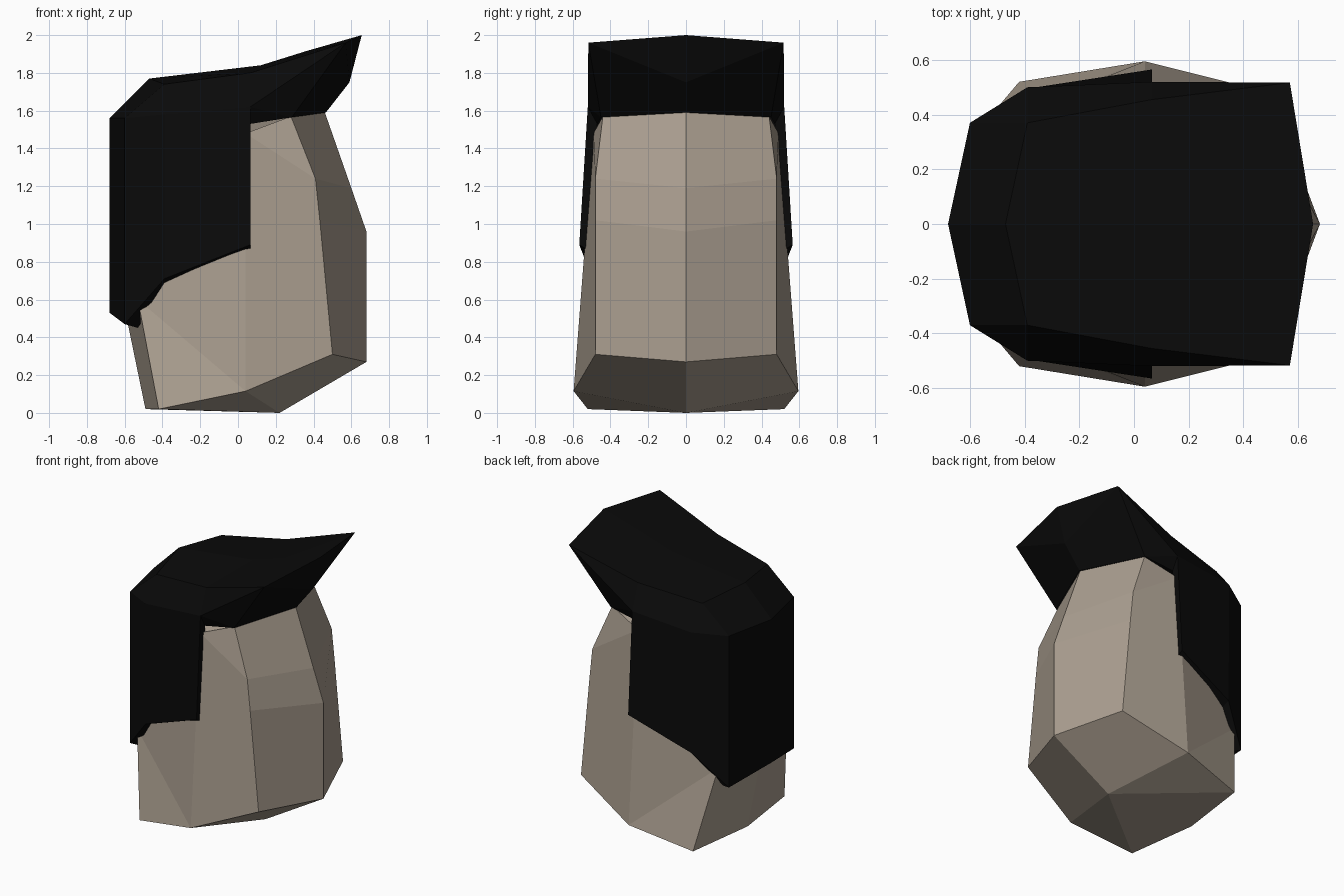
import bpy, bmesh

if "Cube" in bpy.data.objects:
    bpy.data.objects.remove(bpy.data.objects["Cube"])


def material(name, colour):
    m = bpy.data.materials.new(name)
    m.diffuse_color = (*colour, 1)
    m.use_nodes = True
    m.node_tree.nodes["Principled BSDF"].inputs["Base Color"].default_value = m.diffuse_color
    return m


def mirrored_part(name, points, faces, mat):
    """Build the +y half from named points, then mirror it across y = 0."""
    bm = bmesh.new()
    v = {k: bm.verts.new(p) for k, p in points.items()}
    for f in faces:
        bm.faces.new([v[k] for k in f.split()])
    ret = bmesh.ops.duplicate(bm, geom=bm.verts[:] + bm.edges[:] + bm.faces[:])
    for g in ret["geom"]:
        if isinstance(g, bmesh.types.BMVert):
            g.co.y = -g.co.y
    bmesh.ops.remove_doubles(bm, verts=bm.verts[:], dist=0.0005)
    bmesh.ops.recalc_face_normals(bm, faces=bm.faces[:])
    me = bpy.data.meshes.new(name)
    bm.to_mesh(me)
    bm.free()
    me.materials.append(mat)
    ob = bpy.data.objects.new(name, me)
    bpy.context.collection.objects.link(ob)
    return ob


# Head: jaw ring, cheek/brow points and hidden crown; the face looks along +x
head = {
    "under": (0.22, 0, 0), "nape": (-0.49, 0, 0.02), "nape_s": (-0.42, 0.52, 0.02),
    "jaw": (0.04, 0.595, 0.115), "chin_s": (0.5, 0.48, 0.31), "chin": (0.68, 0, 0.27),
    "back": (-0.62, 0, 0.65), "back_s": (-0.53, 0.39, 0.6),
    "crown": (-0.6, 0, 1.4), "crown_s": (-0.5, 0.38, 1.4), "temple": (0.04, 0.49, 1.48),
    "nose": (0.68, 0, 0.96), "cheek": (0.433, 0.48, 1.02),
    "eye": (0.6, 0, 1.19), "eye_s": (0.41, 0.48, 1.24),
    "brow": (0.46, 0, 1.59), "brow_s": (0.28, 0.44, 1.57), "top": (-0.1, 0, 1.68),
}
mirrored_part("head", head, [
    "under nape nape_s", "under nape_s jaw", "under jaw chin_s chin",
    "nape back back_s nape_s", "back crown crown_s back_s",
    "nape_s back_s jaw", "jaw back_s crown_s temple",
    "jaw temple eye_s cheek chin_s", "temple brow_s eye_s",
    "chin chin_s cheek nose", "nose cheek eye_s eye", "eye eye_s brow_s brow",
    "crown top temple crown_s", "temple top brow brow_s",
], material("skin", (0.40, 0.34, 0.275)))

# Hair: shell wrapping the back and sides, with a swept-up fringe
hair = {
    # inner hem (in), outer hem (hem), upper rim (rim), from back to sideburn
    "in0": (-0.5, 0, 0.5), "in1": (-0.53, 0.33, 0.45),
    "in2": (-0.39, 0.38, 0.67), "in3": (0.065, 0.48, 0.84),
    "hem0": (-0.68, 0, 0.53), "hem1": (-0.6, 0.37, 0.47),
    "hem2": (-0.39, 0.495, 0.71), "hem3": (0.065, 0.565, 0.89),
    "rim0": (-0.68, 0, 1.56), "rim1": (-0.6, 0.37, 1.56),
    "rim2": (-0.39, 0.5, 1.58), "rim3": (0.065, 0.52, 1.62),
    # top of the hair
    "top0": (-0.47, 0, 1.77), "top1": (-0.39, 0.37, 1.74), "top2": (0.065, 0.455, 1.8),
    "mid0": (0.12, 0, 1.84), "mid1": (0.36, 0, 1.915),
    # fringe
    "tip": (0.655, 0, 2.0), "tip_s": (0.57, 0.517, 1.96), "front": (0.59, 0, 1.75),
    "line0": (0.465, 0, 1.59), "line1": (0.285, 0.45, 1.565), "line2": (0.065, 0.47, 1.53),
}
faces = []
for i in range(3):
    j = i + 1
    faces += [f"in{i} in{j} hem{j} hem{i}", f"hem{i} hem{j} rim{j} rim{i}"]
faces += [
    "rim0 rim1 top1 top0", "rim1 rim2 top1", "rim2 rim3 top2 top1",
    "top0 top1 top2 mid0", "mid0 top2 tip_s mid1", "mid1 tip_s tip",
    "rim3 tip_s top2", "tip tip_s front", "front tip_s line1", "front line1 line0",
    "tip_s rim3 line1", "rim3 line2 line1", "rim3 hem3 in3 line2",
]
mirrored_part("hair", hair, faces, material("black_hair", (0.003, 0.003, 0.003)))
